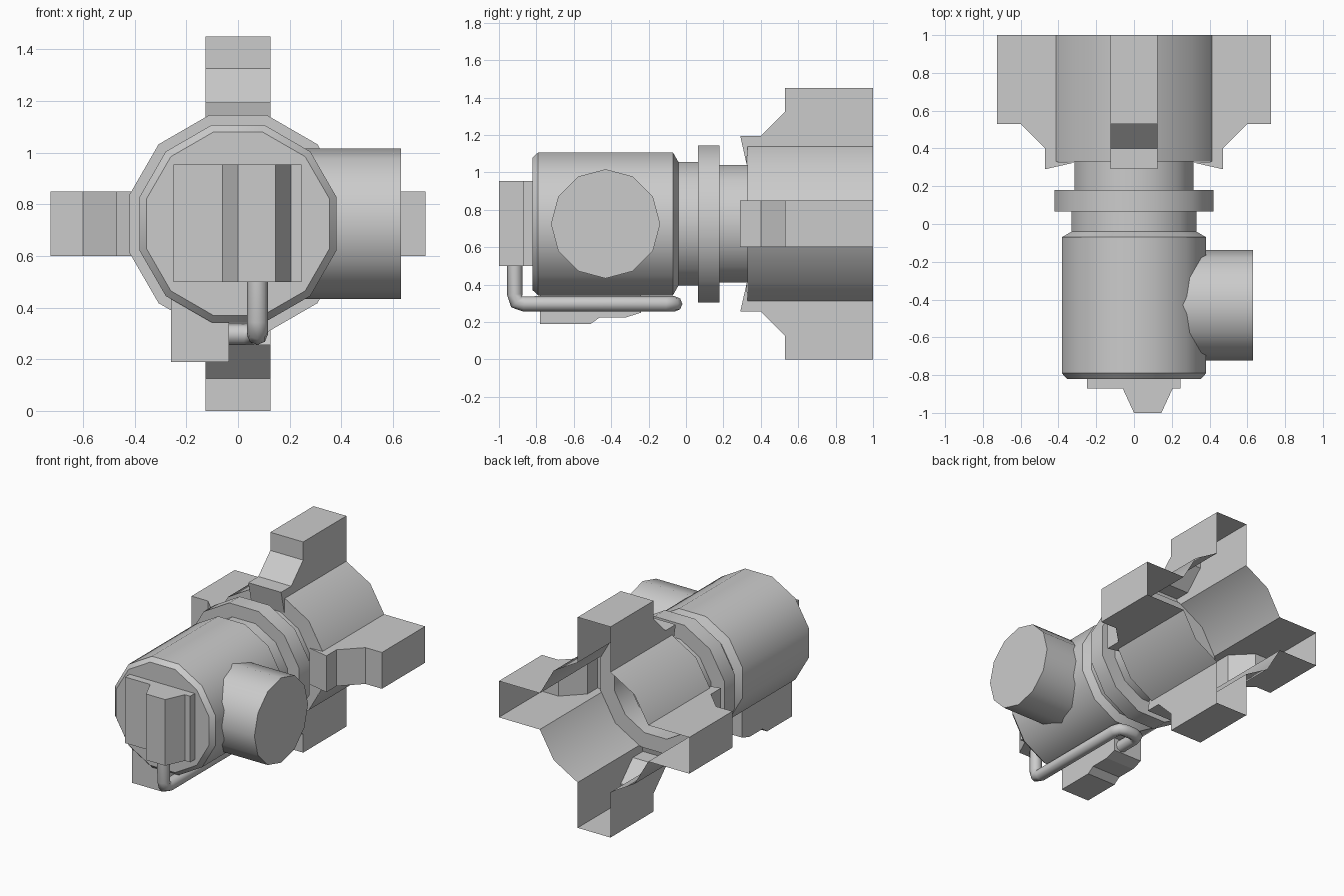
import bpy, bmesh
from math import pi, cos, sin, radians
from mathutils import Vector, Matrix

if "Cube" in bpy.data.objects:
    bpy.data.objects.remove(bpy.data.objects["Cube"])

CZ = 0.725  # height of the main axis


def finish(name, bm, smooth=True):
    bmesh.ops.remove_doubles(bm, verts=bm.verts, dist=0.0005)
    bmesh.ops.recalc_face_normals(bm, faces=bm.faces)
    me = bpy.data.meshes.new(name)
    bm.to_mesh(me)
    bm.free()
    ob = bpy.data.objects.new(name, me)
    bpy.context.collection.objects.link(ob)
    if smooth:
        bpy.ops.object.select_all(action='DESELECT')
        ob.select_set(True)
        bpy.context.view_layer.objects.active = ob
        bpy.ops.object.shade_smooth_by_angle(angle=radians(35))
    return ob


def face(bm, pts):
    return bm.faces.new([bm.verts.new(p) for p in pts])


def extrude_profile(name, pts, depth):
    bm = bmesh.new()
    f = face(bm, pts)
    r = bmesh.ops.extrude_face_region(bm, geom=[f])
    bmesh.ops.translate(bm, vec=depth,
                        verts=[v for v in r['geom'] if isinstance(v, bmesh.types.BMVert)])
    return finish(name, bm, False)


# Twelve-sided body, neck and flange: (y, apothem) profile, open at the rear
def lathe(name, profile):
    bm = bmesh.new()
    rings = []
    for y, a in profile:
        r = a / cos(pi / 12)
        rings.append([bm.verts.new((r * cos(t), y, CZ + r * sin(t)))
                      for t in [pi / 12 + i * pi / 6 for i in range(12)]])
    bm.faces.new(rings[0])
    for a, b in zip(rings, rings[1:]):
        for i in range(12):
            j = (i + 1) % 12
            bm.faces.new((a[i], a[j], b[j], b[i]))
    return finish(name, bm)


lathe("valve_body", [(-0.82, 0.355), (-0.79, 0.382), (-0.07, 0.382), (-0.04, 0.33),
                     (0.065, 0.33), (0.065, 0.42), (0.18, 0.42), (0.18, 0.315),
                     (0.33, 0.315), (0.33, 0.42)])

# Open rear socket: a thin shell with four hollow ribs
rib = [(1.0, 0.725), (0.53, 0.725), (0.53, 0.60), (0.40, 0.47), (0.29, 0.47), (0.325, 0.315)]
W, A = 0.125, 0.413
K = 0.42 / cos(pi / 12) * cos(pi / 4)
bm = bmesh.new()
for q in range(4):
    rot = Matrix.Translation((0, 0, CZ)) @ Matrix.Rotation(q * pi / 2, 4, 'Y')

    def add(pts):
        face(bm, [rot @ Vector(p) for p in pts])

    for (y0, r0), (y1, r1) in zip(rib, rib[1:]):
        add([(-W, y0, r0), (W, y0, r0), (W, y1, r1), (-W, y1, r1)])
    for x in (-W, W):
        add([(x, y, r) for y, r in rib + [(0.33, A), (1.0, A)]])
    for (xa, za), (xb, zb) in (((W, A), (K, K)), ((K, K), (A, W))):
        add([(xa, 0.33, za), (xb, 0.33, zb), (xb, 1.0, zb), (xa, 1.0, za)])
finish("rear_socket", bm)

# Side outlet
bm = bmesh.new()
ring = [(0.2, -0.43 + 0.292 * sin(i * pi / 6), CZ + 0.292 * cos(i * pi / 6)) for i in range(12)]
f = face(bm, ring)
r = bmesh.ops.extrude_face_region(bm, geom=[f])
bmesh.ops.translate(bm, vec=(0.43, 0, 0),
                    verts=[v for v in r['geom'] if isinstance(v, bmesh.types.BMVert)])
finish("side_outlet", bm)

# Front plate with raised grip
plate = [(-0.25, -0.81), (-0.25, -0.87), (-0.06, -0.87), (0.0, -1.0), (0.145, -1.0),
         (0.205, -0.87), (0.245, -0.87), (0.245, -0.81)]
extrude_profile("front_plate", [(x, y, 0.5) for x, y in plate], (0, 0, 0.455))

# Bracket under the body
bracket = [(-0.78, 0.44), (-0.78, 0.19), (-0.51, 0.19), (-0.46, 0.225), (-0.32, 0.225),
           (-0.24, 0.25), (-0.24, 0.44)]
extrude_profile("lower_bracket", [(-0.26, y, z) for y, z in bracket], (0.225, 0, 0))

# Bent rod from the front plate to the bracket
corners = [Vector(p) for p in ((0.075, -0.915, 0.52), (0.075, -0.915, 0.297), (0.075, -0.06, 0.297),
                               (-0.09, -0.06, 0.297), (-0.09, -0.26, 0.297))]
path = [corners[0]]
for a, b, c in zip(corners, corners[1:], corners[2:]):
    p, s = b + (a - b).normalized() * 0.05, b + (c - b).normalized() * 0.05
    path += [p, b * 0.6 + (p + s) * 0.2, s]
path.append(corners[-1])
cu = bpy.data.curves.new("bent_rod", 'CURVE')
cu.dimensions = '3D'
cu.bevel_depth = 0.041
cu.bevel_resolution = 2
cu.use_fill_caps = True
sp = cu.splines.new('POLY')
sp.points.add(len(path) - 1)
for pt, co in zip(sp.points, path):
    pt.co = (*co, 1)
sp.use_smooth = True
bpy.context.collection.objects.link(bpy.data.objects.new("bent_rod", cu))
